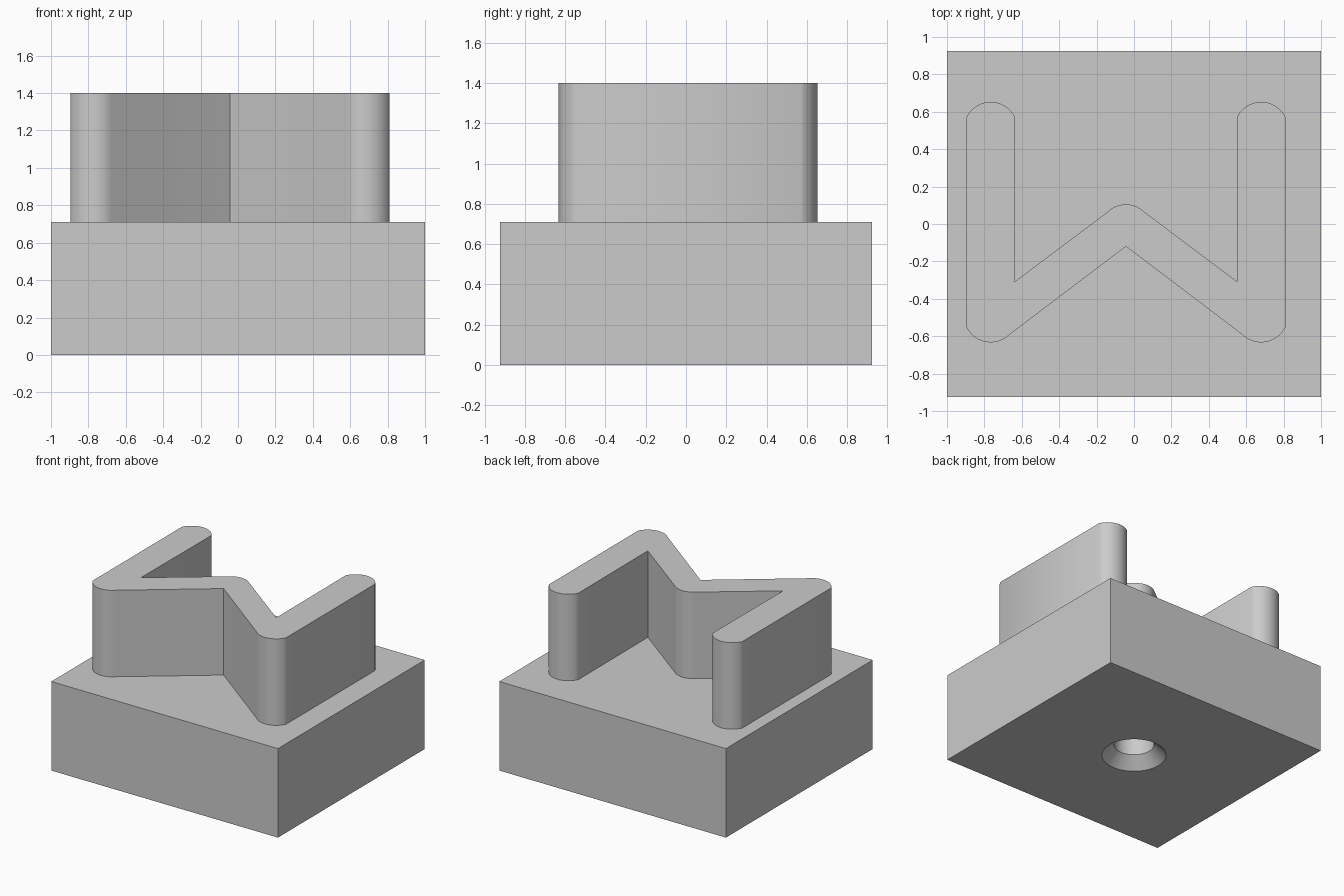
import bpy, bmesh, math
from mathutils import Vector

if "Cube" in bpy.data.objects:
    bpy.data.objects.remove(bpy.data.objects["Cube"], do_unlink=True)

BASE_TOP, TOP = 0.71, 1.40
MID_X = -0.043      # symmetry line of the raised wall

grey = bpy.data.materials.new("light_grey")
grey.use_nodes = True
colour = (0.6, 0.6, 0.6, 1)
grey.diffuse_color = colour
grey.node_tree.nodes["Principled BSDF"].inputs["Base Color"].default_value = colour


def finish(name, bm):
    bmesh.ops.recalc_face_normals(bm, faces=bm.faces)
    mesh = bpy.data.meshes.new(name)
    bm.to_mesh(mesh)
    bm.free()
    obj = bpy.data.objects.new(name, mesh)
    mesh.materials.append(grey)
    bpy.context.collection.objects.link(obj)
    return obj


def smooth(obj):
    bpy.ops.object.select_all(action='DESELECT')
    obj.select_set(True)
    bpy.context.view_layer.objects.active = obj
    bpy.ops.object.shade_smooth_by_angle(angle=math.radians(32))


def arc(cx, cy, r, start, end, steps=16):
    angles = [math.radians(start + (end - start) * i / steps) for i in range(steps + 1)]
    return [(cx + r * math.cos(a), cy + r * math.sin(a)) for a in angles]


# Base block
bm = bmesh.new()
bmesh.ops.create_cube(bm, size=1)
for v in bm.verts:
    v.co = Vector((v.co.x * 2, v.co.y * 1.85, (v.co.z + 0.5) * BASE_TOP))
base = finish("base_block", bm)

# Countersunk blind hole in the underside
bm = bmesh.new()
profile = [(0, -0.02), (0.254, -0.02), (0.146, 0.088), (0.146, 0.5), (0, 0.5)]
verts = [bm.verts.new((r, 0, z)) for r, z in profile]
edges = [bm.edges.new(pair) for pair in zip(verts, verts[1:])]
bmesh.ops.spin(bm, geom=verts + edges, cent=(0, 0, 0), axis=(0, 0, 1),
               angle=math.tau, steps=48)
bmesh.ops.remove_doubles(bm, verts=bm.verts, dist=0.0001)
cutter = finish("hole_cutter", bm)
cutter.hide_render = True
cut = base.modifiers.new("hole", 'BOOLEAN')
cut.object = cutter
cut.solver = 'EXACT'
bpy.ops.object.select_all(action='DESELECT')
base.select_set(True)
bpy.context.view_layer.objects.active = base
bpy.ops.object.modifier_apply(modifier=cut.name)
bpy.data.objects.remove(cutter, do_unlink=True)
smooth(base)

# Zigzag wall: right half of the outline, then its mirror image
half = arc(0, 0.105 - 0.138, 0.138, 90, 46.5)            # middle peak
half.append((0.597, -0.31))                              # inner corner
half += arc(0.723, 0.51, 0.143, 155, 25)                 # rear end
half += arc(0.723, -0.49, 0.143, -25, -135)              # front corner
half.append((0, -0.12))                                  # front notch
outline = half + [(-x, y) for x, y in reversed(half[1:-1])]

bm = bmesh.new()
face = bm.faces.new([bm.verts.new((x + MID_X, y, BASE_TOP - 0.01)) for x, y in outline])
top = bmesh.ops.extrude_face_region(bm, geom=[face])
for v in top["geom"]:
    if isinstance(v, bmesh.types.BMVert):
        v.co.z = TOP
smooth(finish("zigzag_wall", bm))
